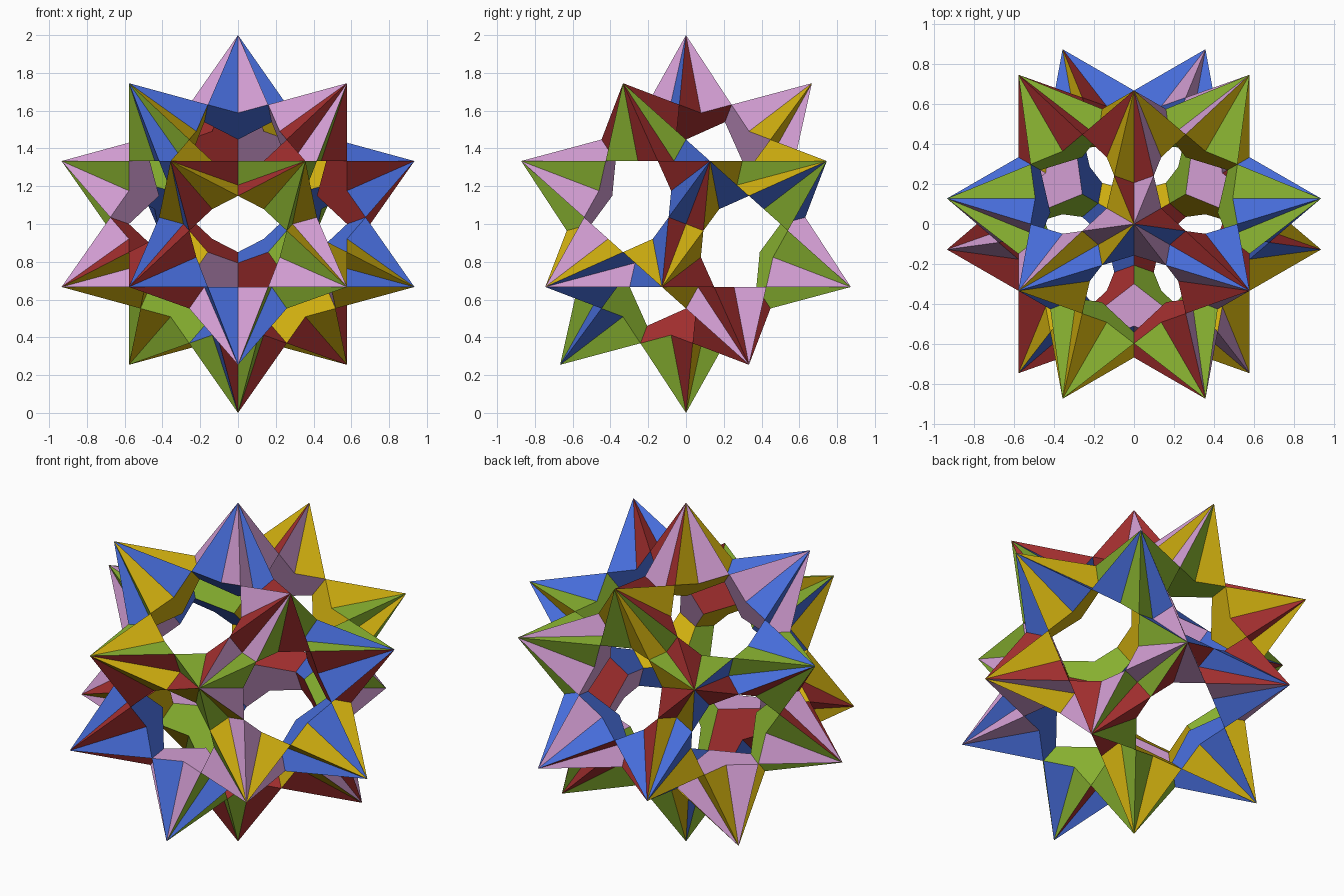
import bpy, bmesh, math
from mathutils import Vector

if "Cube" in bpy.data.objects:
    bpy.data.objects.remove(bpy.data.objects["Cube"])

H, T = 1 / 3, math.sqrt(5) / 3           # heights of the two upper rings of spike tips
OFF = math.degrees(math.atan(math.sqrt(0.6)))
D = 1 / 3                                # every face plane lies this far from the centre

def direction(az, z):
    r = math.sqrt(1 - z * z)
    return Vector((r * math.cos(math.radians(az)), r * math.sin(math.radians(az)), z))

# --- twenty spike directions (dodecahedron corners, one pointing straight up) ---
UP = Vector((0, 0, 1))
upper = [UP] + [direction(a, T) for a in (90, 210, 330)]
upper += [direction(a + s * OFF, H) for a in (90, 210, 330) for s in (-1, 1)]
DIRS = upper + [-v for v in upper]

# --- five colours: each covers four planes set like a tetrahedron, given by two of them ---
def srgb(*c):
    return tuple(((x + 0.055) / 1.055) ** 2.4 for x in c) + (1,)

COLOURS = [
    ("lime", srgb(0.56, 0.73, 0.20), UP, -direction(90 - OFF, H)),
    ("lilac", srgb(0.83, 0.62, 0.83), -UP, direction(210 + OFF, H)),
    ("red", srgb(0.66, 0.19, 0.19), direction(210, T), direction(90 - OFF, H)),
    ("yellow", srgb(0.82, 0.69, 0.06), direction(330, T), direction(210 - OFF, H)),
    ("blue", srgb(0.28, 0.43, 0.86), direction(90, T), direction(330 - OFF, H)),
]

def plane_colour(n):
    """A plane belongs to a colour if it is, or is tetrahedral to, both given directions."""
    for k, (_, _, a, b) in enumerate(COLOURS):
        if all(n.dot(v) > 0.99 or abs(n.dot(v) + H) < 0.01 for v in (a, b)):
            return k
    return 0

# --- solid test: spike cores plus the six fins round each core ---
CORES = [frozenset(j for j in range(20) if DIRS[j].dot(v) > 0.7) for v in DIRS]
FINS = [frozenset(j for j in range(20) if abs(DIRS[j].dot(v) - H) < 0.01) for v in DIRS]

def inside(p):
    out = frozenset(j for j in range(20) if DIRS[j].dot(p) > D)
    if len(out) not in (4, 5):
        return False
    return any(c <= out and (out - c) <= f for c, f in zip(CORES, FINS))

def split(poly, n):
    """Cut a convex polygon by the plane n.p = D and return its pieces."""
    d = [n.dot(p) - D for p in poly]
    if min(d) > -1e-5 or max(d) < 1e-5:
        return [poly]
    front, back = [], []
    for k, p in enumerate(poly):
        nxt = (k + 1) % len(poly)
        a, b = d[k], d[nxt]
        if a > -1e-5:
            front.append(p)
        if a < 1e-5:
            back.append(p)
        if min(a, b) < -1e-5 and max(a, b) > 1e-5:
            x = p.lerp(poly[nxt], a / (a - b))
            front.append(x)
            back.append(x)
    return [s for s in (front, back) if len(s) > 2]

# --- spiked frame: keep the pieces of each plane that bound the solid ---
bm = bmesh.new()
for n in DIRS:
    u = n.orthogonal().normalized()
    w = n.cross(u)
    pieces = [[n * D + (u * a + w * b) * 1.1 for a, b in ((1, 1), (-1, 1), (-1, -1), (1, -1))]]
    for m in DIRS:
        if abs(m.dot(n)) < 0.99:
            pieces = [s for p in pieces for s in split(p, m)]
    for p in pieces:
        c = sum(p, Vector((0, 0, 0))) / len(p)
        above, below = inside(c + n * 1e-4), inside(c - n * 1e-4)
        if above != below:
            loop = p if below else p[::-1]
            f = bm.faces.new([bm.verts.new(q + UP) for q in loop])
            f.material_index = plane_colour(n)
bmesh.ops.remove_doubles(bm, verts=bm.verts, dist=1e-4)
bmesh.ops.dissolve_limit(bm, angle_limit=0.01, verts=bm.verts, edges=bm.edges,
                         delimit={'MATERIAL'})

mesh = bpy.data.meshes.new("spiked_frame")
bm.to_mesh(mesh)
bm.free()
for name, colour, _, _ in COLOURS:
    mat = bpy.data.materials.new(name)
    mat.diffuse_color = colour
    mat.use_nodes = True
    mat.node_tree.nodes["Principled BSDF"].inputs["Base Color"].default_value = mat.diffuse_color
    mesh.materials.append(mat)
bpy.context.collection.objects.link(bpy.data.objects.new("spiked_frame", mesh))
